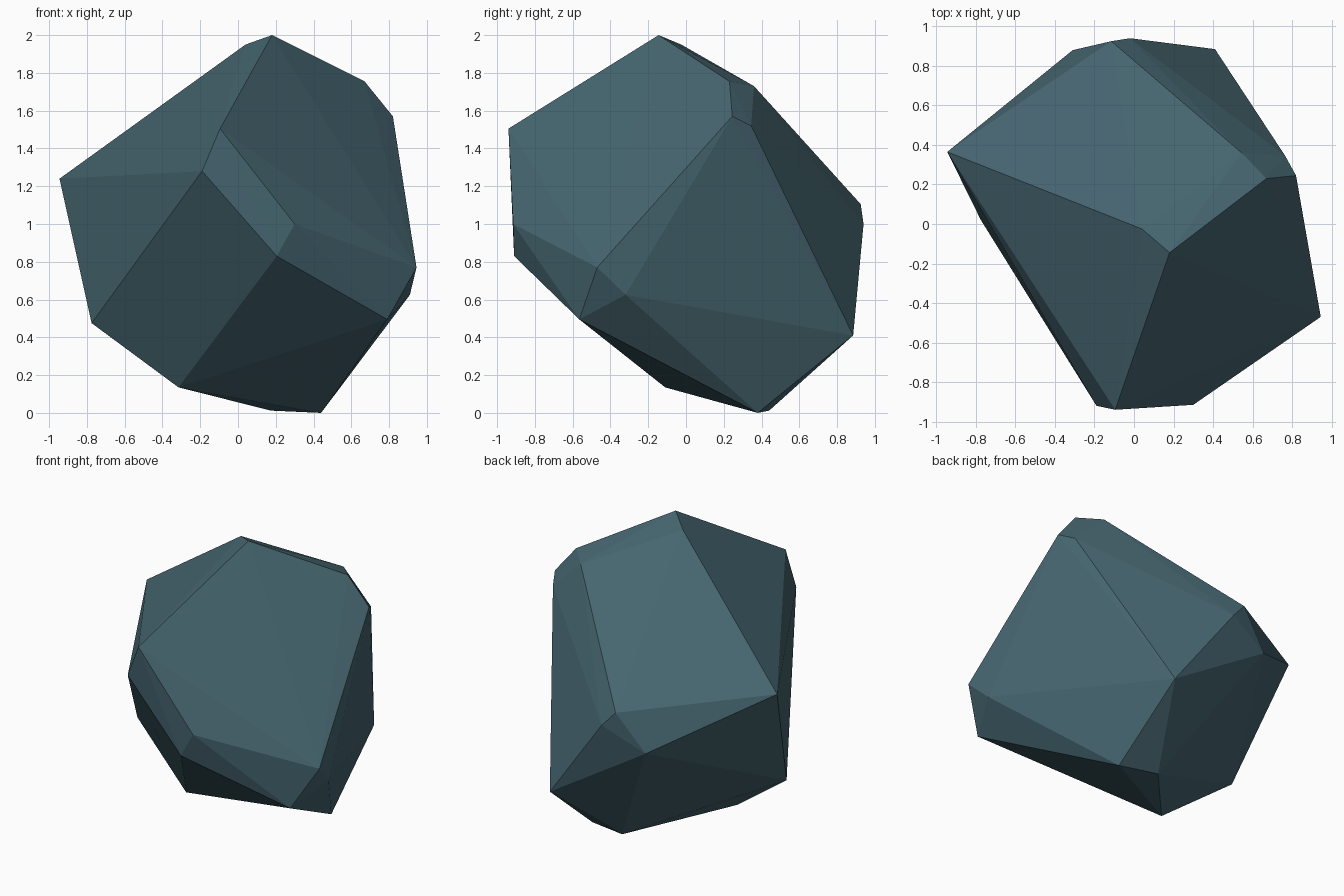
import bpy
import bmesh

# Corner points of the faceted boulder, from the top down
corners = [
    (0.18, -0.145, 2.0), (0.04, -0.025, 1.95), (0.67, 0.23, 1.755), (0.545, 0.36, 1.73),
    (0.82, 0.245, 1.57), (0.765, 0.345, 1.52), (-0.095, -0.94, 1.505), (-0.19, -0.92, 1.28),
    (-0.945, 0.365, 1.24), (-0.115, 0.925, 1.105), (0.30, -0.915, 1.0), (-0.02, 0.94, 1.0),
    (-0.31, 0.88, 0.86), (0.205, -0.91, 0.83), (0.945, -0.47, 0.77), (0.91, -0.32, 0.625),
    (0.79, -0.565, 0.495), (-0.775, 0.02, 0.475), (0.41, 0.885, 0.41), (-0.315, -0.11, 0.135),
    (0.175, 0.44, 0.012), (0.44, 0.38, 0.0),
]

# Wrap the corners in a convex skin
bm = bmesh.new()
for co in corners:
    bm.verts.new(co)
hull = bmesh.ops.convex_hull(bm, input=bm.verts[:])
loose = [v for v in bm.verts if not v.link_faces]
bmesh.ops.delete(bm, geom=loose, context='VERTS')
bmesh.ops.recalc_face_normals(bm, faces=bm.faces[:])

mesh = bpy.data.meshes.new("boulder")
bm.to_mesh(mesh)
bm.free()

# Blue-grey stone, flat shaded
stone = bpy.data.materials.new("blue grey stone")
stone.diffuse_color = (0.06, 0.13, 0.16, 1)
mesh.materials.append(stone)
boulder = bpy.data.objects.new("boulder", mesh)
bpy.context.collection.objects.link(boulder)
